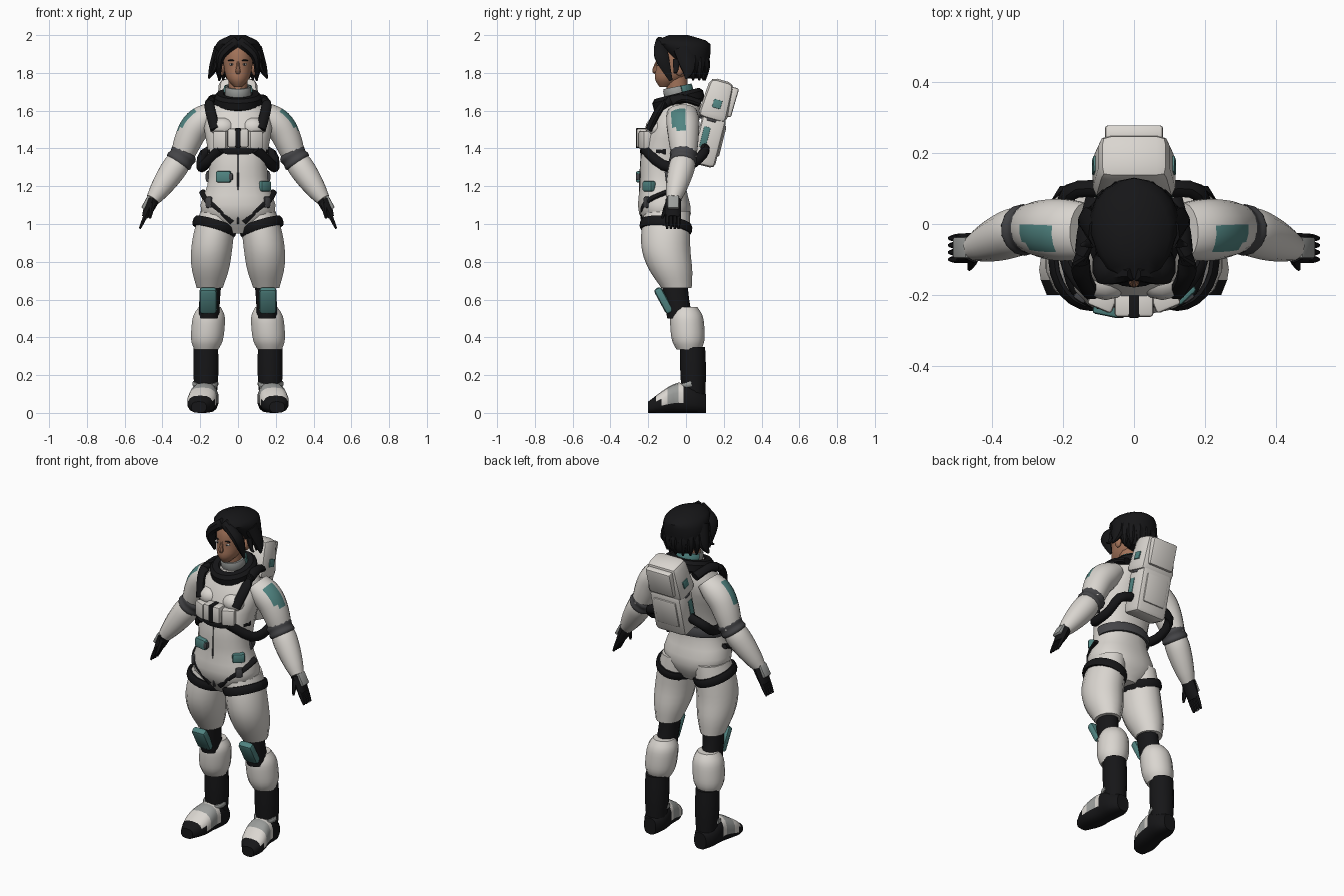
import bpy, bmesh, math
from mathutils import Vector, Matrix, Euler

default_cube = bpy.data.objects.get("Cube")
if default_cube:
    bpy.data.objects.remove(default_cube)

SIDE, BACK, UP = Vector((1, 0, 0)), Vector((0, 1, 0)), Vector((0, 0, 1))


def material(name, red, green, blue):
    created = bpy.data.materials.new(name)
    created.use_nodes = True
    created.diffuse_color = (red, green, blue, 1)
    shader = next(node for node in created.node_tree.nodes if node.type == 'BSDF_PRINCIPLED')
    shader.inputs["Base Color"].default_value = (red, green, blue, 1)
    return created


WHITE = material("suit white", .7, .67, .63)
PALE = material("pale grey", .33, .34, .33)
GREY = material("dark grey", .06, .06, .065)
BLACK = material("black", .008, .008, .009)
TEAL = material("teal", .08, .23, .22)
SKIN = material("skin", .36, .17, .1)
LIP = material("lips", .22, .07, .05)


def finish(name, bm, materials, rule=None):
    bmesh.ops.recalc_face_normals(bm, faces=bm.faces)
    if rule:
        for face in bm.faces:
            face.material_index = rule(face.calc_center_median(), face.normal)
    mesh = bpy.data.meshes.new(name)
    bm.to_mesh(mesh)
    bm.free()
    for entry in materials:
        mesh.materials.append(entry)
    mesh.shade_smooth()
    mesh.set_sharp_from_angle(angle=math.radians(40))
    bpy.context.collection.objects.link(bpy.data.objects.new(name, mesh))


def along(keys, t):
    # Smooth curve through evenly spaced keys; also takes a function or a constant
    if callable(keys):
        return keys(t)
    if isinstance(keys, (int, float)):
        return keys
    last = len(keys) - 1
    i = min(max(int(t * last), 0), last - 1)
    f = t * last - i
    a, b, c, d = keys[max(i - 1, 0)], keys[i], keys[i + 1], keys[min(i + 2, last)]
    return b + (c - a) * (f / 2) + (a * 2 - b * 5 + c * 4 - d) * (f ** 2 / 2) + ((b - c) * 3 + d - a) * (f ** 3 / 2)


def sweep(name, path, width, depth, *materials, axis=None, ref=BACK, sides=14, rings=12, power=2, rule=None):
    if not callable(path):
        path = [Vector(point) for point in path]
    bm, previous = bmesh.new(), None
    for step in range(rings + 1):
        t = step / rings
        centre = along(path, t)
        tangent = axis or along(path, t + .01) - along(path, t - .01)
        across = ref.cross(tangent).normalized()
        outward = tangent.cross(across).normalized()
        ring = []
        for k in range(sides):
            angle = math.tau * (k + .5) / sides
            c, s = (math.copysign(abs(w) ** (2 / power), w) for w in (math.cos(angle), math.sin(angle)))
            ring.append(bm.verts.new(centre + across * c * along(width, t) + outward * s * along(depth, t)))
        if previous:
            for k in range(sides):
                bm.faces.new((previous[k - 1], previous[k], ring[k], ring[k - 1]))
        if step in (0, rings):
            bm.faces.new(ring)
        previous = ring
    finish(name, bm, materials, rule)


def loop(name, centre, rx, ry, thick, height, mat, tilt=0, lean=0, start=0, end=1):
    turn = Euler((tilt, lean, 0)).to_matrix()

    def path(t):
        angle = math.tau * (start + (end - start) * t)
        return Vector(centre) + turn @ Vector((rx * math.cos(angle), ry * math.sin(angle), 0))
    sweep(name, path, thick, height, mat, ref=turn @ UP, sides=8, rings=24, power=2.5)


def box(name, centre, size, mat, tilt=0, lean=0, turn=0, bevel=.01, taper=1):
    bm = bmesh.new()
    bmesh.ops.create_cube(bm, size=1)
    for vert in bm.verts:
        if vert.co.z > 0:
            vert.co.xy *= taper
    placed = Matrix.LocRotScale(Vector(centre), Euler((tilt, lean, turn)), Vector(size))
    bm.transform(placed)
    bmesh.ops.bevel(bm, geom=bm.edges[:], offset=bevel, segments=2, affect='EDGES', profile=.5)
    finish(name, bm, [mat])


def ball(name, centre, size, mat):
    bm = bmesh.new()
    bmesh.ops.create_uvsphere(bm, u_segments=12, v_segments=8, radius=1)
    bm.transform(Matrix.LocRotScale(Vector(centre), None, Vector(size)))
    finish(name, bm, [mat])


# Torso, belt and zip
sweep("torso", [(0, -.1, .95), (0, -.12, 1.3), (0, -.02, 1.67)], (.08, .2, .16, .16, .18, .1),
      (.08, .14, .12, .13, .13, .1), WHITE, axis=UP, sides=20, rings=16, power=2.3)
loop("back_belt", (0, -.11, 1.25), .16, .125, .012, .03, GREY, tilt=.12, end=.5)
sweep("front_zip", [(0, -.23, 1.4), (0, -.24, 1.2), (0, -.23, 1)], .005, .008, GREY, sides=6)

# Collar and neck
loop("padded_collar", (0, -.04, 1.655), .095, .105, .036, .04, BLACK, tilt=.25)
loop("suit_collar", (0, -.045, 1.7), .06, .065, .01, .03, PALE, tilt=.2)
loop("collar_lining", (0, -.045, 1.7), .072, .076, .008, .03, TEAL, tilt=.2, start=.05, end=.45)
sweep("neck", [(0, -.04, 1.6), (0, -.05, 1.8)], .052, .056, SKIN)

# Head and face
sweep("head", [(0, -.11, 1.725), (0, -.06, 1.83), (0, -.05, 1.94)], (.02, .06, .075, .08, .07),
      (.03, .08, .1, .105, .09), SKIN, axis=UP, sides=20)
sweep("nose", [(0, -.155, 1.86), (0, -.165, 1.82), (0, -.16, 1.795)], (.006, .01, .015, .008),
      (.006, .01, .015, .006), SKIN, sides=8)
ball("mouth", (0, -.15, 1.77), (.024, .01, .009), LIP)
ball("left_eye", (.033, -.147, 1.845), (.014, .007, .006), WHITE)
ball("left_iris", (.033, -.152, 1.845), (.005, .003, .005), BLACK)
ball("left_brow", (.035, -.15, 1.866), (.02, .006, .004), BLACK)
ball("left_ear", (.085, -.035, 1.82), (.015, .024, .035), SKIN)

# Hair: a full cap with tapering locks
sweep("hair_cap", [(0, .05, 1.77), (0, .015, 1.89), (0, -.04, 2)], (.06, .1, .12, .125, .11, .04),
      (.05, .08, .1, .125, .14, .05), BLACK, axis=UP, sides=18)
sweep("left_fringe", [(0, -.14, 1.97), (.09, -.13, 1.89), (.1, -.08, 1.76)], (.03, .025, .005),
      (.02, .04, .01), BLACK, sides=8)
sweep("left_side_lock", [(.1, -.02, 1.93), (.13, .01, 1.83), (.155, 0, 1.77)], (.03, .025, .004),
      (.05, .04, .006), BLACK, sides=8)
sweep("left_flick", [(.11, -.05, 1.87), (.13, -.055, 1.81), (.15, -.06, 1.8)], (.015, .004), (.02, .005), BLACK, sides=8)
for i in range(7):
    angle = math.pi * (i + .5) / 7
    outward = Vector((.1 * math.cos(angle), .08 * math.sin(angle), 0))
    root = Vector((0, .02, 1.92))
    sweep("back_lock", [root + outward * .8, root + outward - UP * .08, root + outward - UP * .16],
          (.035, .03, .005), (.03, .03, .005), BLACK, sides=8)

# Backpack with pale lid, pocket and teal side markings
box("pack_lower", (0, .12, 1.44), (.21, .13, .27), WHITE, tilt=-.25, bevel=.025)
box("pack_upper", (0, .165, 1.655), (.24, .16, .22), WHITE, tilt=-.28, bevel=.035, taper=.82)
box("pack_lid", (0, .24, 1.645), (.165, .04, .16), WHITE, tilt=-.28)
box("pack_pocket", (0, .18, 1.44), (.15, .03, .17), WHITE, tilt=-.25)
loop("pack_seam", (0, .135, 1.55), .107, .07, .006, .008, GREY, tilt=-.28)
box("left_pack_stripe", (.104, .1, 1.46), (.008, .035, .11), TEAL, tilt=-.25, bevel=.002)
box("left_pack_badge", (.112, .165, 1.635), (.009, .045, .045), TEAL, tilt=-.28, lean=-.1, bevel=.002)

# Chest pouches and belt devices
box("chest_pouch", (0, -.225, 1.455), (.11, .075, .1), WHITE)
box("pouch_strap", (0, -.225, 1.455), (.03, .08, .105), BLACK, bevel=.004)
box("left_chest_pouch", (.085, -.205, 1.445), (.075, .075, .095), WHITE, turn=.4)
ball("left_chest_pad", (.08, -.155, 1.51), (.07, .06, .055), WHITE)
loop("under_chest_strap", (0, -.105, 1.385), .155, .13, .008, .018, BLACK, start=.5)
box("belly_device", (-.075, -.235, 1.25), (.08, .05, .06), TEAL, turn=-.2)
box("device_screen", (-.04, -.245, 1.25), (.025, .04, .035), GREY, bevel=.005)
box("hip_device", (.14, -.195, 1.2), (.07, .04, .055), TEAL, turn=.75)
box("left_hip_buckle", (.15, -.205, 1.115), (.04, .03, .06), GREY, turn=.6)

# Harness straps
sweep("left_shoulder_strap", [(.12, -.195, 1.5), (.15, -.13, 1.62), (.135, -.03, 1.665), (.11, .07, 1.64)],
      .028, .02, BLACK, ref=Vector((0, 1, .5)), sides=10)
sweep("left_pack_strap", [(.09, -.22, 1.4), (.18, -.12, 1.31), (.195, .01, 1.31), (.18, .09, 1.37), (.1, .1, 1.4)],
      .025, .028, BLACK, ref=UP, sides=10)
sweep("left_hip_strap", [(.19, -.1, 1.17), (.165, -.19, 1.13), (.1, -.23, 1.08), (.03, -.22, 1.01)],
      .018, .012, BLACK, sides=8)
loop("left_thigh_strap", (.124, -.106, .985), .108, .128, .012, .026, BLACK, tilt=-.12, lean=-.3)

# Leg, from hip to ankle
hip, knee, ankle = Vector((.11, -.1, 1.07)), Vector((.15, -.05, .6)), Vector((.17, .04, .1))
sweep("left_thigh", [hip, (.14, -.105, .86), knee + UP * .06], (.09, .11, .105, .07),
      (.12, .13, .12, .08), WHITE, axis=UP)
sweep("left_knee", [hip.lerp(knee, .8), knee, knee.lerp(ankle, .2)], .056, .067, BLACK, axis=UP)
box("left_knee_pad", (.158, -.118, .595), (.092, .045, .15), TEAL, tilt=.5, bevel=.018)
shin_girth = (.06, .085, .09, .085, .065)
sweep("left_shin", [(.15, 0, .56), (.168, .015, .335)], shin_girth, shin_girth, WHITE, axis=UP)
sweep("left_boot_shaft", [(.17, .035, .35), ankle], (.066, .068, .06), (.066, .068, .062), BLACK, axis=UP)
loop("left_ankle_strap", (.173, .03, .155), .06, .066, .009, .014, PALE, tilt=.25, start=.5)


def boot_colour(centre, normal):
    if centre.z < .055 or not -.17 < centre.y < -.015:
        return 0
    return 2 if -.085 < centre.y < -.05 else 1


# Boot: half height equals centre height, so the sole lies on the ground
boot_path = [Vector((.17, .107, .05)), Vector((.18, -.04, .08)), Vector((.207, -.2, .03))]
sweep("left_boot", boot_path, (.04, .07, .07, .075, .04), lambda t: along(boot_path, t).z,
      BLACK, WHITE, PALE, axis=-BACK, ref=UP, power=2.7, rule=boot_colour)


def shoulder_patch(centre, normal):
    return int(abs(centre.y + .035) < .04 and abs(centre.z - 1.555) < .055 and centre.x > .22)


# Arm, from shoulder to fingertips
shoulder, elbow = Vector((.14, -.02, 1.59)), Vector((.3, -.01, 1.35))
wrist, fingertip = Vector((.45, -.067, 1.13)), Vector((.52, -.07, .975))
sweep("left_upper_arm", [shoulder, (.235, -.015, 1.5), elbow], (.06, .08, .075, .06), (.08, .088, .08, .065),
      WHITE, TEAL, sides=20, rings=16, rule=shoulder_patch)
sweep("left_elbow_cuff", [elbow.lerp(shoulder, .15), elbow.lerp(wrist, .15)], (.06, .075, .07, .075, .06),
      (.062, .073, .07, .073, .062), GREY)
forearm_girth = (.06, .07, .065, .052, .038)
sweep("left_forearm", [elbow, wrist], forearm_girth, forearm_girth, WHITE)
sweep("left_glove", [wrist, wrist.lerp(fingertip, .6)], (.036, .03, .018), .042, BLACK, sides=10)
for i in range(4):
    spread = BACK * (.02 * i - .03)
    sweep("left_finger", [wrist.lerp(fingertip, .55) + spread, fingertip + spread], (.013, .011, .006),
          (.012, .011, .006), BLACK, sides=6, rings=4)
thumb_girth = (.016, .014, .006)
sweep("left_thumb", [wrist - BACK * .02, wrist + Vector((.015, -.06, -.1))], thumb_girth, thumb_girth,
      BLACK, sides=6, rings=4)
box("left_wrist_plate", wrist + Vector((.036, 0, -.015)), (.02, .06, .075), PALE, lean=-.5, bevel=.006)

# Mirror every left part to the right
for part in [ob for ob in bpy.data.objects if ob.name.startswith("left_")]:
    mesh = part.data.copy()
    mesh.transform(Matrix.Scale(-1, 4, SIDE))
    mesh.flip_normals()
    bpy.context.collection.objects.link(bpy.data.objects.new(part.name.replace("left_", "right_"), mesh))
